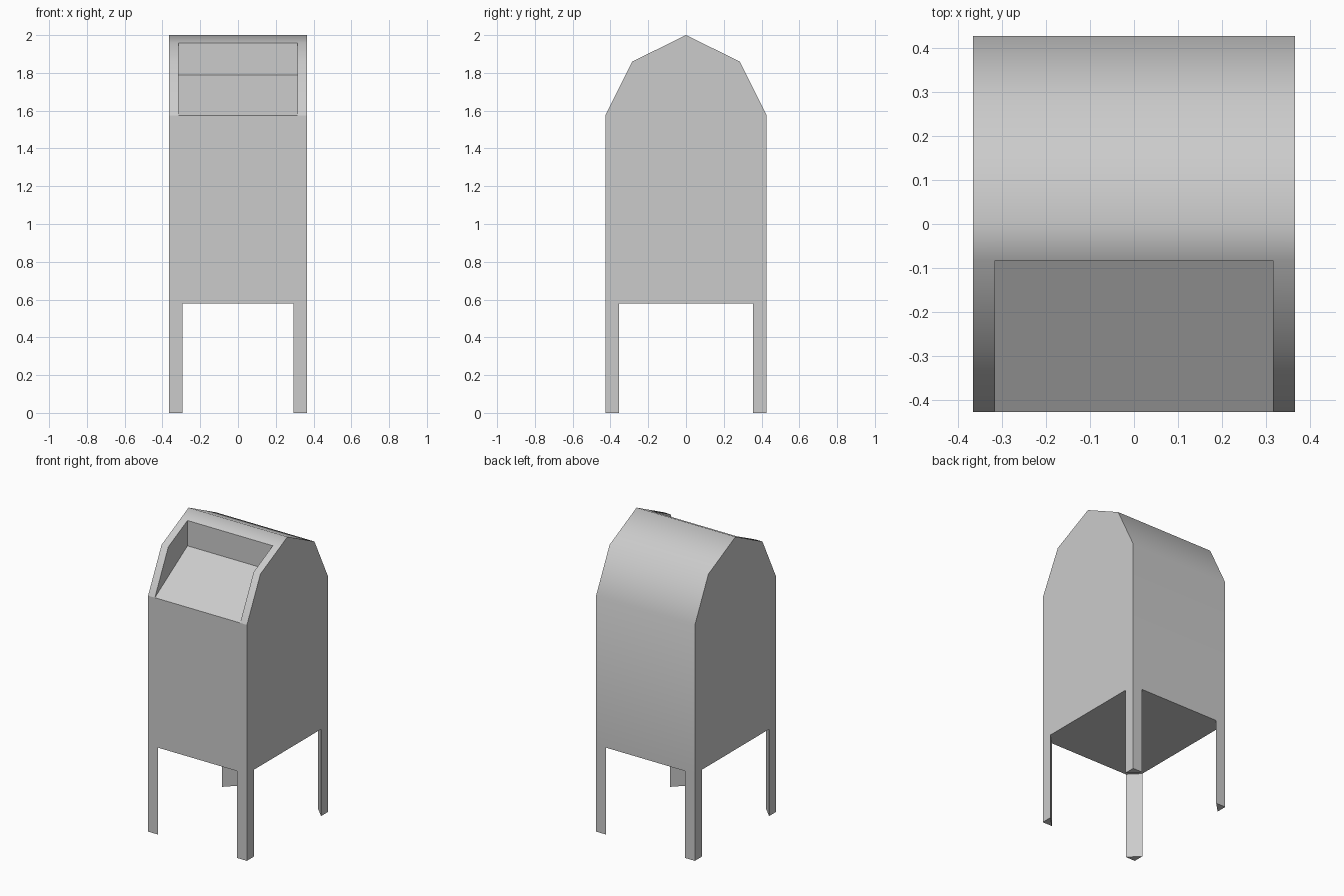
import bpy, bmesh, math

if "Cube" in bpy.data.objects:
    bpy.data.objects.remove(bpy.data.objects["Cube"])

HALF_X, HALF_Y = 0.365, 0.427   # body half width and half depth
CHUTE_X = 0.315                 # half width of the chute opening
BASE_Z, EAVE_Z = 0.58, 1.575
LEG_X, LEG_Y = 0.072, 0.072


def finish(name, bm, sharp_test=lambda e: False):
    """Orient faces, smooth shallow edges and link the object."""
    bmesh.ops.recalc_face_normals(bm, faces=bm.faces)
    for f in bm.faces:
        f.smooth = True
    for e in bm.edges:
        e.smooth = e.calc_face_angle(math.pi) < math.radians(55) and not sharp_test(e)
    mesh = bpy.data.meshes.new(name)
    bm.to_mesh(mesh)
    bm.free()
    obj = bpy.data.objects.new(name, mesh)
    bpy.context.collection.objects.link(obj)
    return obj


# Body: side profile (y, z) swept through four x stations
FRONT_BOTTOM, EAVE, KNEE, LIP = range(4)
profile = [(-HALF_Y, BASE_Z), (-HALF_Y, EAVE_Z), (-0.285, 1.86), (-0.083, 1.959),
           (0, 2.0), (0.285, 1.86), (HALF_Y, EAVE_Z), (HALF_Y, BASE_Z)]
stations = (-HALF_X, -CHUTE_X, CHUTE_X, HALF_X)

bm = bmesh.new()
rings = [[bm.verts.new((x, y, z)) for y, z in profile] for x in stations]
for s in range(3):
    a, b = rings[s], rings[s + 1]
    for i in range(len(profile)):
        if s == 1 and i in (EAVE, KNEE):
            continue            # chute opening
        j = (i + 1) % len(profile)
        bm.faces.new((a[i], a[j], b[j], b[i]))
bm.faces.new(rings[0])
bm.faces.new(rings[3])

# Chute recess: sloping floor, upright back wall and two cheeks
left, right = rings[1], rings[2]
heel_l, heel_r = [bm.verts.new((x, -0.083, 1.79)) for x in (-CHUTE_X, CHUTE_X)]
bm.faces.new((left[EAVE], heel_l, heel_r, right[EAVE]))
bm.faces.new((heel_l, left[LIP], right[LIP], heel_r))
for ring, heel in ((left, heel_l), (right, heel_r)):
    bm.faces.new((ring[EAVE], heel, ring[LIP], ring[KNEE]))


def is_front_eave(edge):
    return all(abs(v.co.z - EAVE_Z) < 1e-4 and v.co.y < 0 for v in edge.verts)


finish("mailbox_body", bm, is_front_eave)

# Legs: triangular corner posts
for y_name, sy in (("front", -1), ("back", 1)):
    for x_name, sx in (("left", -1), ("right", 1)):
        x, y = sx * HALF_X, sy * HALF_Y
        corners = [(x, y), (x - sx * LEG_X, y), (x, y - sy * LEG_Y)]
        bm = bmesh.new()
        foot = bm.faces.new([bm.verts.new((px, py, 0)) for px, py in corners])
        ext = bmesh.ops.extrude_face_region(bm, geom=[foot], use_keep_orig=True)
        top = [g for g in ext["geom"] if isinstance(g, bmesh.types.BMVert)]
        bmesh.ops.translate(bm, verts=top, vec=(0, 0, BASE_Z))
        finish(f"{y_name}_{x_name}_leg", bm, lambda e: True)
